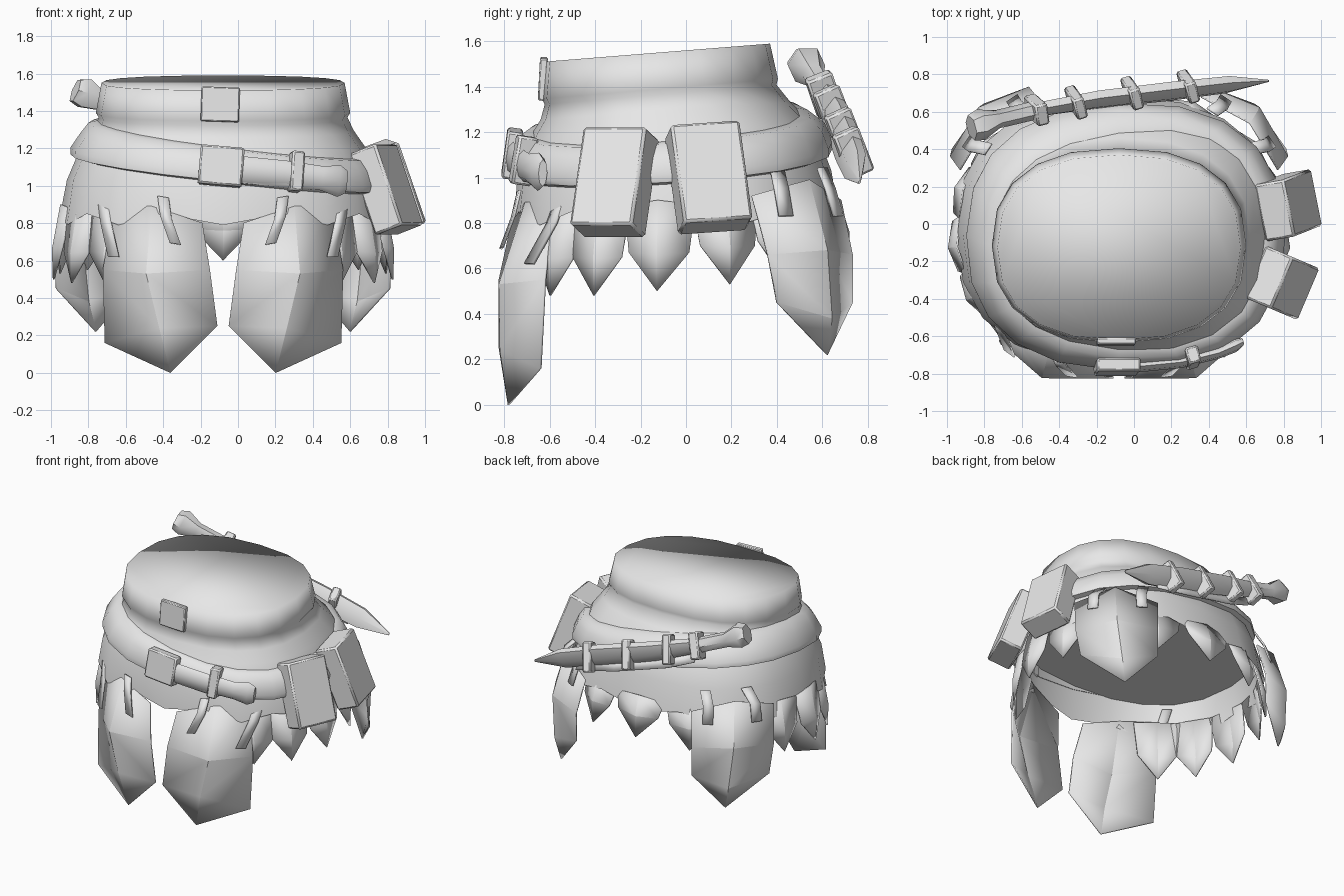
import bpy, math
from mathutils import Vector, Euler

if "Cube" in bpy.data.objects:
    bpy.data.objects.remove(bpy.data.objects["Cube"])

mat = bpy.data.materials.new("light_grey")
mat.diffuse_color = (0.8, 0.8, 0.8, 1)
mat.use_nodes = True
mat.node_tree.nodes["Principled BSDF"].inputs["Base Color"].default_value = mat.diffuse_color
CX = -0.08  # mirror plane of the garment


def mesh(name, verts, faces, thick=0, bevel=0, angle=35):
    me = bpy.data.meshes.new(name)
    me.from_pydata([tuple(v) for v in verts], [], faces)
    me.materials.append(mat)
    ob = bpy.data.objects.new(name, me)
    bpy.context.collection.objects.link(ob)
    bpy.ops.object.select_all(action='DESELECT')
    ob.select_set(True)
    bpy.context.view_layer.objects.active = ob
    bpy.ops.object.mode_set(mode='EDIT')
    bpy.ops.mesh.select_all(action='SELECT')
    bpy.ops.mesh.normals_make_consistent(inside=False)
    bpy.ops.object.mode_set(mode='OBJECT')
    bpy.ops.object.shade_smooth_by_angle(angle=math.radians(angle))
    if thick:
        m = ob.modifiers.new("thickness", 'SOLIDIFY')
        m.thickness, m.offset = thick, 0
    if bevel:
        m = ob.modifiers.new("soft_edges", 'BEVEL')
        m.width, m.segments = bevel, 1
    return ob


def bridge(rows, n, closed=True):
    """Quads joining successive rows of n vertices."""
    return [(r * n + i, r * n + (i + 1) % n, (r + 1) * n + (i + 1) % n, (r + 1) * n + i)
            for r in range(rows - 1) for i in range(n if closed else n - 1)]


def oval(a, rx, ry, cy, p=2.4):
    c, s = math.cos(a), math.sin(a)
    return (CX + rx * math.copysign(abs(c) ** (2 / p), c),
            cy + ry * math.copysign(abs(s) ** (2 / p), s))


def box(name, loc, size, rot=(0, 0, 0), bevel=0.01):
    e = Euler([math.radians(r) for r in rot])
    vs = []
    for z in (-.5, .5):
        for x, y in ((-.5, -.5), (.5, -.5), (.5, .5), (-.5, .5)):
            v = Vector((x * size[0], y * size[1], z * size[2]))
            v.rotate(e)
            vs.append(v + Vector(loc))
    return mesh(name, vs, bridge(2, 4) + [(3, 2, 1, 0), (4, 5, 6, 7)], bevel=bevel)


def loft(name, stations, n=8, lean=0):
    """Closed tube: stations of (x, y, z, half depth, half height)."""
    vs = []
    ax = (Vector(stations[-1][:3]) - Vector(stations[0][:3])).normalized()
    side = ax.cross(Vector((0, 0, 1))).normalized()
    up = side.cross(ax)
    c, s = math.cos(math.radians(lean)), math.sin(math.radians(lean))
    side, up = side * c - up * s, up * c + side * s
    for x, y, z, w, h in stations:
        for i in range(n):
            a = math.tau * i / n
            vs.append(Vector((x, y, z)) + side * w * math.cos(a) + up * h * math.sin(a))
    k = len(stations)
    caps = [tuple(range(n))[::-1], tuple(range((k - 1) * n, k * n))]
    return mesh(name, vs, bridge(k, n) + caps, angle=55)


def flip(p):
    return (2 * CX - p[0], p[1], p[2])


def flap(name, rows, tip):
    """Three-column leather panel ending in a point."""
    vs = [p for r in rows for p in r] + [tip]
    b, t = 3 * (len(rows) - 1), 3 * len(rows)
    mesh(name, vs, bridge(len(rows), 3, False) + [(b, b + 1, t), (b + 1, b + 2, t)],
         thick=0.01, angle=14)


def ribbon(name, pts, wide):
    w = Vector(wide) / 2
    vs = [q for p in pts for q in (Vector(p) - w, Vector(p) + w)]
    mesh(name, vs, bridge(len(pts), 2, False), thick=0.012)


# Waist and skirt shell: rx, ry, centre y, height, height gain towards the back
N = 20
rings = [(.65, .495, -.125, 1.56, .08), (.68, .52, -.115, 1.40, .085),
         (.665, .51, -.112, 1.375, .085), (.70, .55, -.09, 1.30, .07),
         (.76, .625, -.06, 1.21, .04), (.835, .69, -.05, 1.03, 0), (.87, .72, -.04, .82, 0)]


def ring_point(k, a):
    rx, ry, cy, z, s = rings[k]
    x, y = oval(a, rx, ry, cy)
    return Vector((x, y, z + s * y))


def shell(a, z, out=0):
    """Point on the shell at angle a and height z, pushed outwards."""
    for k in range(len(rings) - 1):
        p, q = ring_point(k, a), ring_point(k + 1, a)
        if z >= q.z:
            break
    v = q.lerp(p, min(1, (z - q.z) / (p.z - q.z)))
    d = Vector((v.x - CX, v.y + .06, 0)).normalized()
    return Vector((v.x, v.y, z)) + d * out


vs = []
for k in range(len(rings)):
    for i in range(N):
        v = ring_point(k, math.tau * i / N)
        if k == len(rings) - 1:
            v.z += .03 * (-1) ** i
        vs.append(v)
mesh("skirt_body", vs, bridge(len(rings), N) + [tuple(range(N))], angle=100)

# Lining that closes the inside at belt height
mesh("inner_lining", [shell(math.tau * i / N, 1.04, -.005) for i in range(N)], [tuple(range(N))])

# Slanted belt hugging the shell
prof = [(0, .095), (.04, .085), (.055, .03), (.055, -.05), (.04, -.085), (-.005, -.095)]
vs = []
for out, dz in prof:
    for i in range(N):
        a = math.tau * i / N
        v = shell(a, 1.15)
        vs.append(shell(a, 1.155 - .12 * v.x + .08 * v.y + dz, out))
mesh("belt", vs, bridge(len(prof), N), angle=60)

# Belt fittings
box("buckle", (-.09, -.765, 1.105), (.235, .07, .21), (-8, 5, 0))
box("waistband_tab", (-.095, -.63, 1.435), (.205, .035, .185), (-3, 2, 0), .006)
loft("belt_tail", [(.0, -.765, 1.085, .03, .075), (.25, -.74, 1.065, .03, .07),
                   (.45, -.69, 1.04, .03, .065), (.54, -.65, 1.025, .035, .085),
                   (.58, -.63, 1.02, .02, .06)])
box("belt_keeper", (.31, -.715, 1.075), (.07, .09, .215), (-8, 6, 15))

# Hip pouches
box("rear_pouch", (.825, .1, 1.0), (.17, .31, .46), (4, -20, 10), .012)
box("front_pouch", (.79, -.315, .98), (.17, .3, .46), (0, -20, -23), .012)

# Long front and back panels, mirrored
front = ([[(-.66, -.58, .9), (-.46, -.705, .89), (-.19, -.765, .8)],
          [(-.72, -.62, .55), (-.49, -.82, .53), (-.15, -.82, .55)],
          [(-.71, -.64, .16), (-.42, -.815, .24), (-.11, -.82, .25)]], (-.36, -.78, 0))
back = ([[(.77, .29, .92), (.62, .54, .99), (.36, .68, .9)],
         [(.82, .36, .66), (.67, .62, .68), (.40, .73, .66)],
         [(.81, .40, .45), (.64, .64, .38), (.40, .73, .45)]], (.6, .62, .22))
for label, (rows, tip) in (("front", front), ("back", back)):
    flap(label + "_panel_a", rows, tip)
    flap(label + "_panel_b", [[flip(p) for p in r] for r in rows], flip(tip))

# Short pointed panels around the sides and back
short = [(-47, .48), (-28, .48), (-6, .5), (17, .53), (38, .55)]
short += [(180 - a, z) for a, z in short] + [(65, .58), (90, .6), (115, .58)]
for k, (deg, zt) in enumerate(short):
    a = math.radians(deg)

    def hem(da, r, z):
        x, y = oval(a + da, .87 + r, .71 + r, -.04, 2.1)
        return (x, y, z)
    w = .2
    flap("short_panel_%d" % k,
         [[hem(-w * 1.05, -.015, .88), hem(0, .0, .9), hem(w * 1.05, -.015, .88)],
          [hem(-w * .85, .02, zt + .17), hem(0, .045, zt + .16), hem(w * .85, .02, zt + .17)]],
         hem(0, .04, zt))

# Straps that hold the long panels
straps = {"outer_strap": ([(-.73, -.52, 1.0), (-.705, -.59, .8), (-.665, -.69, .62)],
                          (.055, -.04, 0)),
          "inner_strap": ([(-.40, -.735, .94), (-.385, -.76, .83), (-.335, -.812, .69)],
                          (.06, -.01, -.01)),
          "back_outer_strap": ([(.62, .40, 1.04), (.71, .42, .95), (.735, .44, .83)],
                               (-.04, .06, 0)),
          "back_inner_strap": ([(.42, .60, 1.04), (.47, .635, .95), (.49, .67, .83)],
                               (-.06, .04, 0))}
for label, (pts, w) in straps.items():
    ribbon(label + "_a", pts, w)
    ribbon(label + "_b", [flip(p) for p in pts], (-w[0], w[1], w[2]))

# Sheathed knife slung across the back
loft("knife_handle", [(-.87, .515, 1.51, .07, .07), (-.82, .53, 1.495, .085, .09),
                      (-.73, .56, 1.45, .05, .055), (-.5, .615, 1.36, .05, .055)], 6)
box("knife_guard", (-.52, .61, 1.365), (.07, .12, .19), (22, 16, 14))
loft("sheath", [(-.5, .615, 1.36, .04, .06), (-.2, .665, 1.26, .045, .08),
                (.2, .71, 1.14, .045, .09), (.5, .745, 1.05, .04, .08),
                (.72, .765, .98, .005, .01)], 6, lean=-22)
for k, (x, y, z) in enumerate([(-.31, .65, 1.295), (-.01, .70, 1.195), (.29, .735, 1.11)]):
    box("sheath_wrap_%d" % k, (x, y, z), (.06, .12, .21), (24, 8, 18))
# Backing strip between sheath and belt
ribbon("sheath_strap", [(-.5, .60, 1.27), (-.3, .64, 1.19), (.1, .70, 1.08), (.4, .72, 1.02)],
       (0, -.03, .07))
